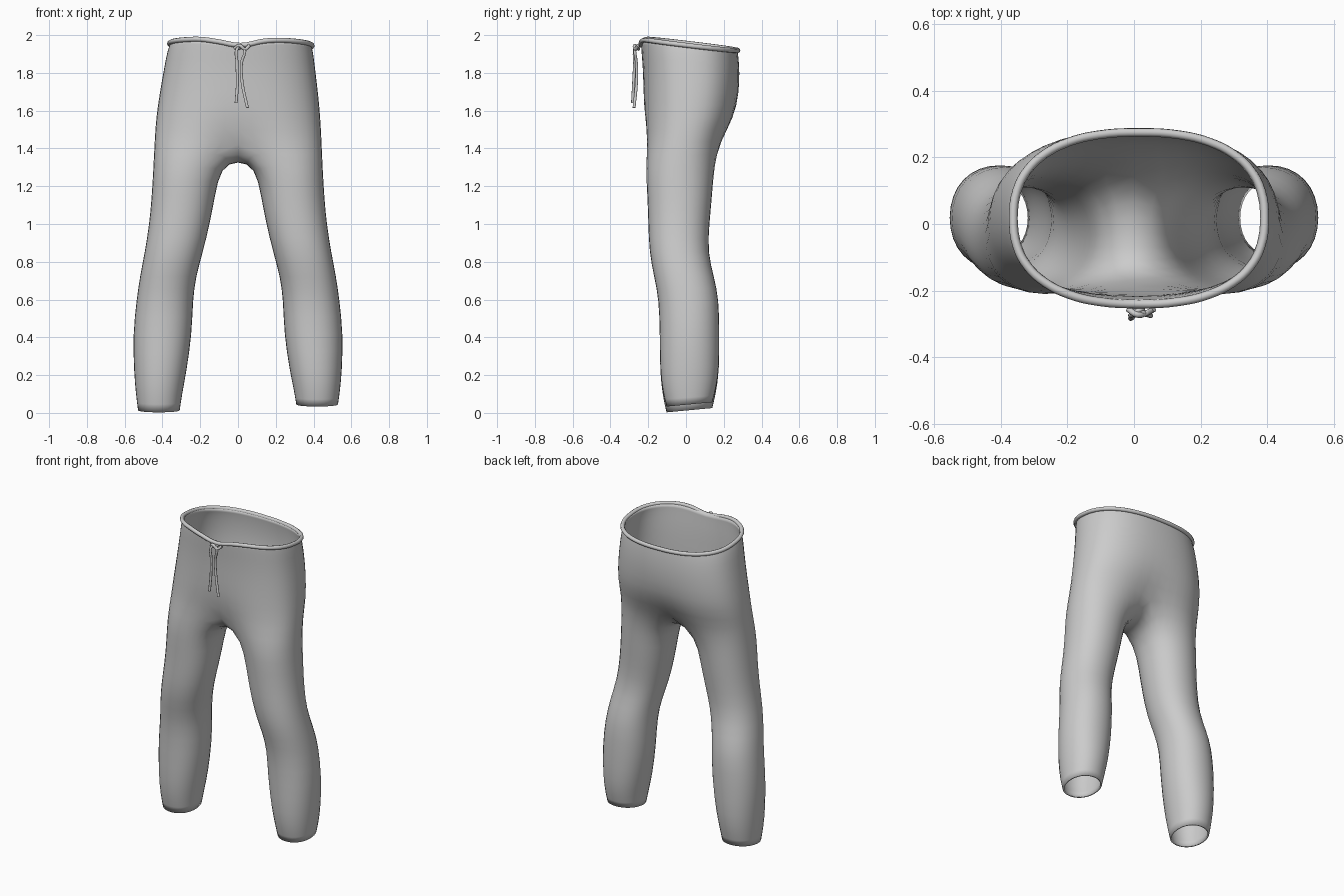
import bpy, bmesh, math

cube = bpy.data.objects.get("Cube")
if cube:
    bpy.data.objects.remove(cube, do_unlink=True)

cloth = bpy.data.materials.new("grey cloth")
cloth.use_nodes = True
GREY = (0.6, 0.6, 0.6, 1)
cloth.diffuse_color = GREY
cloth.node_tree.nodes["Principled BSDF"].inputs["Base Color"].default_value = GREY

N = 24       # sides around the hips
M = 16       # sides around each leg


def oval(angle, x0, x1, y0, y1, power):
    """Point on a rounded box-like oval that fills the given bounds."""
    c, s = math.cos(angle), math.sin(angle)
    px = math.copysign(abs(c) ** (2 / power), c)
    py = math.copysign(abs(s) ** (2 / power), s)
    return (x0 + x1 + (x1 - x0) * px) / 2, (y0 + y1 + (y1 - y0) * py) / 2


def rim_height(x, y):
    """Waist edge: high in front, dipping at the tie and at the back."""
    dip = 0.035 * math.exp(-(x / 0.12) ** 2) if y < 0 else 0
    return 1.952 - 0.12 * y - 0.015 * x - dip


# Hips: height, right side, left side, front, back, centre pinch
hips = [
    (1.95, -0.362, 0.392, -0.24, 0.275, 0),
    (1.91, -0.378, 0.402, -0.238, 0.28, 0),
    (1.82, -0.395, 0.412, -0.23, 0.286, 0),
    (1.70, -0.417, 0.427, -0.227, 0.283, 0),
    (1.56, -0.438, 0.44, -0.23, 0.268, 0.05),
    (1.44, -0.445, 0.446, -0.23, 0.208, 0.25),
]
# Legs: height, outer side, inner side, front, back
legs = [
    (1.30, 0.452, 0.088, -0.218, 0.152),
    (1.15, 0.460, 0.118, -0.208, 0.142),
    (1.00, 0.473, 0.146, -0.203, 0.127),
    (0.85, 0.497, 0.183, -0.198, 0.118),
    (0.72, 0.523, 0.220, -0.172, 0.152),
    (0.60, 0.540, 0.236, -0.147, 0.178),
    (0.42, 0.560, 0.240, -0.142, 0.180),
    (0.22, 0.554, 0.270, -0.142, 0.180),
    (0.10, 0.543, 0.294, -0.126, 0.162),
    (0.02, 0.532, 0.306, -0.106, 0.142),
]

bm = bmesh.new()


def bridge(upper, lower):
    for i in range(len(upper)):
        j = (i + 1) % len(upper)
        bm.faces.new((upper[i], upper[j], lower[j], lower[i]))


# Hip rings, starting at the front centre
rings = []
for z, x0, x1, y0, y1, pinch in hips:
    ring = []
    for i in range(N):
        x, y = oval(math.tau * i / N - math.pi / 2, x0, x1, y0, y1, 2.4)
        y *= 1 - pinch * math.exp(-(x / 0.13) ** 2)
        tilt = max(0, (z - 1.7) / 0.25)
        ring.append(bm.verts.new((x, y, z + tilt * (rim_height(x, y) - 1.95))))
    rings.append(ring)
for upper, lower in zip(rings, rings[1:]):
    bridge(upper, lower)

# Crotch seam from back to front, shared by both legs
seam = [bm.verts.new((0, y, z)) for y, z in ((0.09, 1.36), (-0.02, 1.33), (-0.13, 1.35))]

for side in (1, -1):
    upper = [rings[-1][(side * k) % N] for k in range(N // 2 + 1)] + seam
    for z, outer, inner, y0, y1 in legs:
        lower = []
        for k in range(M):
            x, y = oval(math.tau * k / M - math.pi * 0.75, inner, outer, y0, y1, 2.15)
            low = max(0, 1 - z / 0.3)
            lift = (0.1 * y + (0.025 if side > 0 else -0.008)) * low
            lower.append(bm.verts.new((side * x, y, z + lift)))
        bridge(upper, lower)
        upper = lower

bmesh.ops.recalc_face_normals(bm, faces=bm.faces[:])
for f in bm.faces:
    f.smooth = True
mesh = bpy.data.meshes.new("trousers")
rim_points = [v.co.copy() for v in rings[0]]
bm.to_mesh(mesh)
bm.free()
mesh.materials.append(cloth)
trousers = bpy.data.objects.new("trousers", mesh)
bpy.context.collection.objects.link(trousers)
sub = trousers.modifiers.new("smooth", 'SUBSURF')
sub.levels = sub.render_levels = 1
thick = trousers.modifiers.new("cloth thickness", 'SOLIDIFY')
thick.thickness = 0.01
thick.offset = -1


def cord(name, points, radius, cyclic=False):
    """Round smooth cord through the given points."""
    curve = bpy.data.curves.new(name, 'CURVE')
    curve.dimensions = '3D'
    curve.bevel_depth = radius
    curve.bevel_resolution = 2
    curve.resolution_u = 4
    curve.use_fill_caps = True
    spline = curve.splines.new('BEZIER')
    spline.bezier_points.add(len(points) - 1)
    for bp, p in zip(spline.bezier_points, points):
        bp.co = p
        bp.handle_left_type = bp.handle_right_type = 'AUTO'
    spline.use_cyclic_u = cyclic
    curve.materials.append(cloth)
    obj = bpy.data.objects.new(name, curve)
    bpy.context.collection.objects.link(obj)


# Rolled waist edge and the tied drawstring
cord("waist_edge", rim_points, 0.013, True)
cord("drawstring_right", [(0.03, -0.25, 1.935), (0, -0.268, 1.935), (-0.005, -0.272, 1.85),
                          (-0.003, -0.277, 1.75), (-0.01, -0.283, 1.64)], 0.008)
cord("drawstring_left", [(-0.01, -0.25, 1.925), (0.03, -0.268, 1.93), (0.018, -0.262, 1.85),
                         (0.022, -0.262, 1.75), (0.05, -0.275, 1.615)], 0.008)
cord("drawstring_knot", [(-0.018, -0.255, 1.93), (0.01, -0.272, 1.945), (0.035, -0.268, 1.925),
                         (0.06, -0.255, 1.945)], 0.009)
